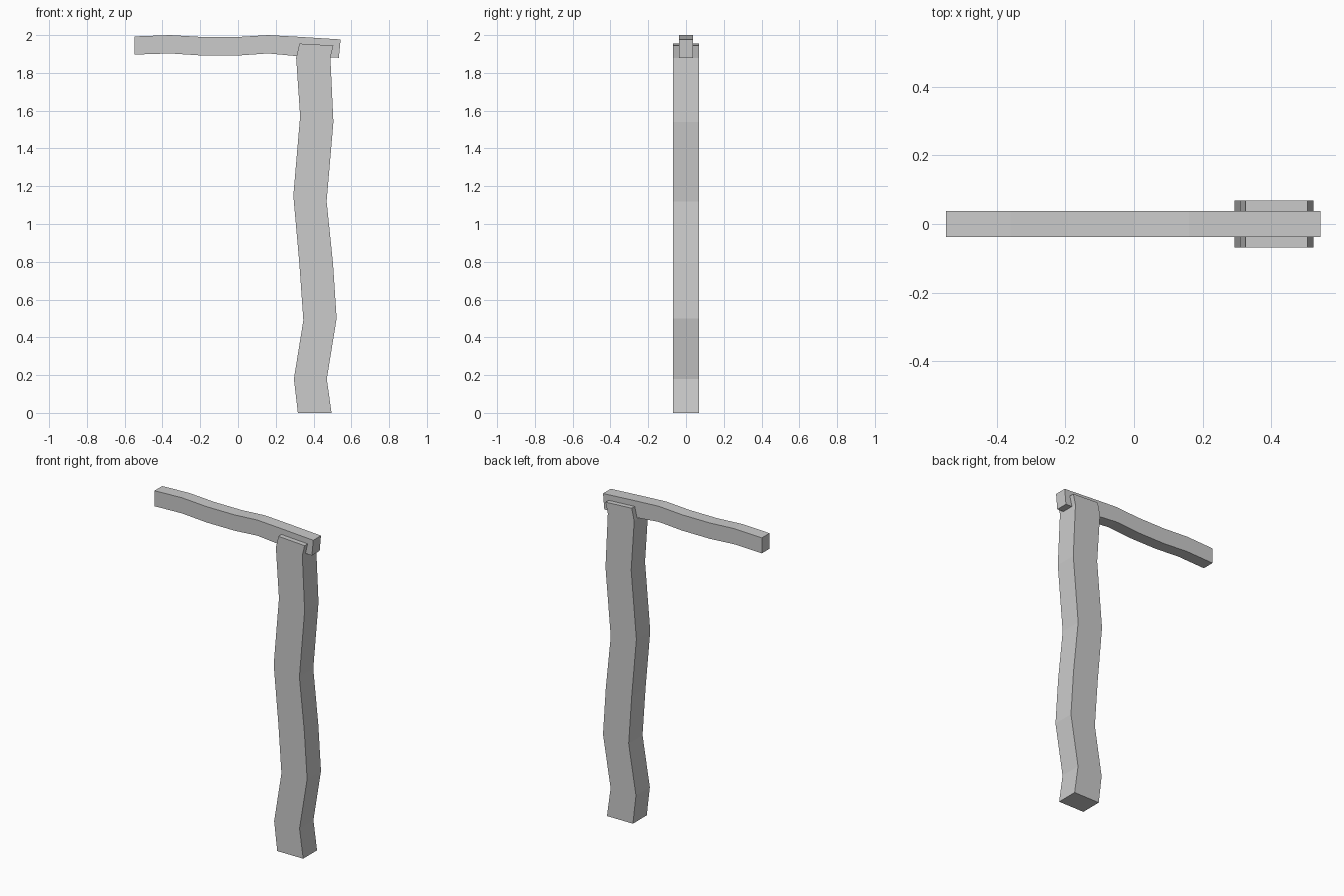
import bpy
import bmesh

default = bpy.data.objects.get("Cube")
if default:
    bpy.data.objects.remove(default, do_unlink=True)

# Single plain grey material
grey = bpy.data.materials.new("plain_grey")
grey.use_nodes = True
colour = (0.6, 0.6, 0.6, 1)
grey.diffuse_color = colour
grey.node_tree.nodes["Principled BSDF"].inputs["Base Color"].default_value = colour


def crooked_timber(name, side_a, side_b, half_depth):
    """Solid plank from two matching edge lines in the XZ plane."""
    bm = bmesh.new()
    rings = []
    for (ax, az), (bx, bz) in zip(side_a, side_b):
        corners = ((ax, -half_depth, az), (bx, -half_depth, bz),
                   (bx, half_depth, bz), (ax, half_depth, az))
        rings.append([bm.verts.new(c) for c in corners])
    for low, high in zip(rings, rings[1:]):
        for i in range(4):
            j = (i + 1) % 4
            bm.faces.new((low[i], low[j], high[j], high[i]))
    bm.faces.new(rings[0])
    bm.faces.new(rings[-1])
    bmesh.ops.recalc_face_normals(bm, faces=bm.faces)
    mesh = bpy.data.meshes.new(name)
    bm.to_mesh(mesh)
    bm.free()
    mesh.materials.append(grey)
    obj = bpy.data.objects.new(name, mesh)
    bpy.context.collection.objects.link(obj)
    return obj


# Upright post with a wavy outline
crooked_timber(
    "post",
    [(.317, 0), (.296, .18), (.346, .49), (.325, .79),
     (.293, 1.15), (.329, 1.57), (.308, 1.88), (.325, 1.955)],
    [(.495, 0), (.47, .18), (.522, .5), (.503, .79),
     (.469, 1.12), (.505, 1.54), (.489, 1.88), (.505, 1.945)],
    .068)

# Horizontal beam passing through the post top
crooked_timber(
    "beam",
    [(-.547, 1.897), (-.36, 1.903), (-.19, 1.892), (0, 1.892),
     (.16, 1.903), (.32, 1.888), (.534, 1.88)],
    [(-.547, 1.993), (-.36, 2), (-.19, 1.99), (0, 1.99),
     (.16, 2), (.32, 1.991), (.543, 1.977)],
    .038)
